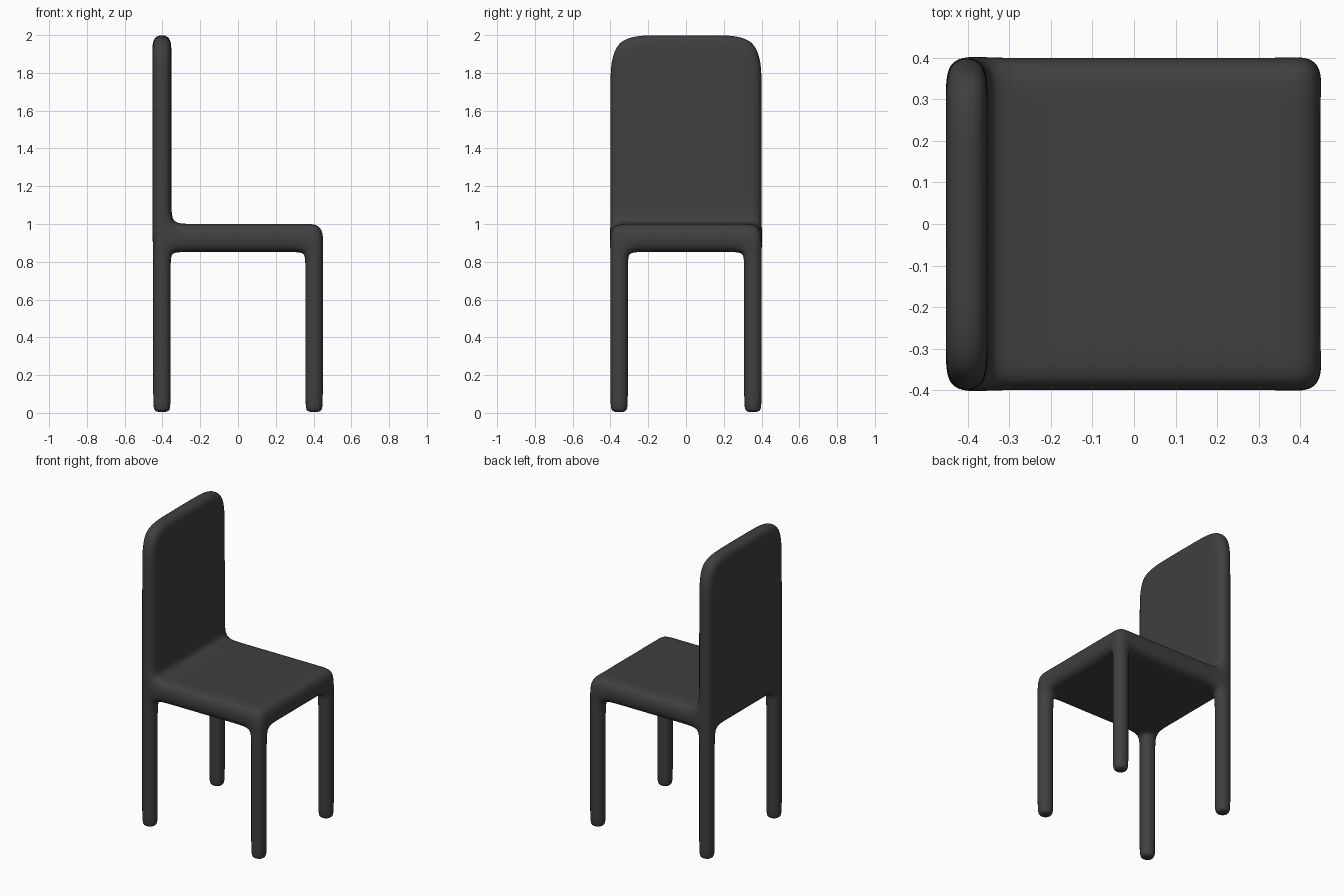
import bpy, bmesh

if "Cube" in bpy.data.objects:
    bpy.data.objects.remove(bpy.data.objects["Cube"])

# Cage grid: support cuts sit close to every corner that is rounded
XS = [-.453, -.353, -.25, .25, .353, .453]
YS = [-.404, -.304, -.2, .2, .304, .404]
ZS = [0, .045, .8, .852, 1.0, 1.1, 1.8, 1.9, 2.003]
NX, NY, NZ = len(XS) - 1, len(YS) - 1, len(ZS) - 1


def solid(i, j, k):
    if not (0 <= i < NX and 0 <= j < NY and 0 <= k < NZ):
        return False
    if k < 3:                                   # four legs
        return i in (0, NX - 1) and j in (0, NY - 1)
    if k == 3:                                  # seat slab
        return True
    return i == 0                               # back rest


# Rounded top corners of the back rest: (column from outside, row) -> y, z
ROUND = {(0, 8): (.367, 1.967), (1, 8): (.265, 2.003), (2, 8): (.16, 2.003),
         (0, 7): (.404, 1.85), (1, 7): (.29, 1.89), (2, 7): (.16, 1.91),
         (0, 6): (.404, 1.74), (1, 6): (.304, 1.77)}


def position(i, j, k):
    y, z = YS[j], ZS[k]
    side = 1 if y > 0 else -1
    y, z = ROUND.get((min(j, NY - j), k), (abs(y), z))
    return XS[i], side * y, z


bm = bmesh.new()
verts = {}


def vert(key):
    if key not in verts:
        verts[key] = bm.verts.new(position(*key))
    return verts[key]


# Skin every cell side that faces empty space
for i in range(NX):
    for j in range(NY):
        for k in range(NZ):
            if not solid(i, j, k):
                continue
            for axis in range(3):
                for d in (0, 1):
                    n = [i, j, k]
                    n[axis] += 1 if d else -1
                    if solid(*n):
                        continue
                    loop = []
                    for a, b in ((0, 0), (1, 0), (1, 1), (0, 1)):
                        c = [i, j, k]
                        c[axis] += d
                        c[(axis + 1) % 3] += a
                        c[(axis + 2) % 3] += b
                        loop.append(vert(tuple(c)))
                    bm.faces.new(loop if d else loop[::-1])

bmesh.ops.recalc_face_normals(bm, faces=bm.faces)
for f in bm.faces:
    f.smooth = True
mesh = bpy.data.meshes.new("chair")
bm.to_mesh(mesh)
bm.free()

# One-piece chair, smoothed
chair = bpy.data.objects.new("chair", mesh)
bpy.context.collection.objects.link(chair)
sub = chair.modifiers.new("smooth", 'SUBSURF')
sub.levels = sub.render_levels = 3

mat = bpy.data.materials.new("dark_plastic")
mat.diffuse_color = (.05, .05, .05, 1)
mat.use_nodes = True
mat.node_tree.nodes["Principled BSDF"].inputs["Base Color"].default_value = mat.diffuse_color
mesh.materials.append(mat)
